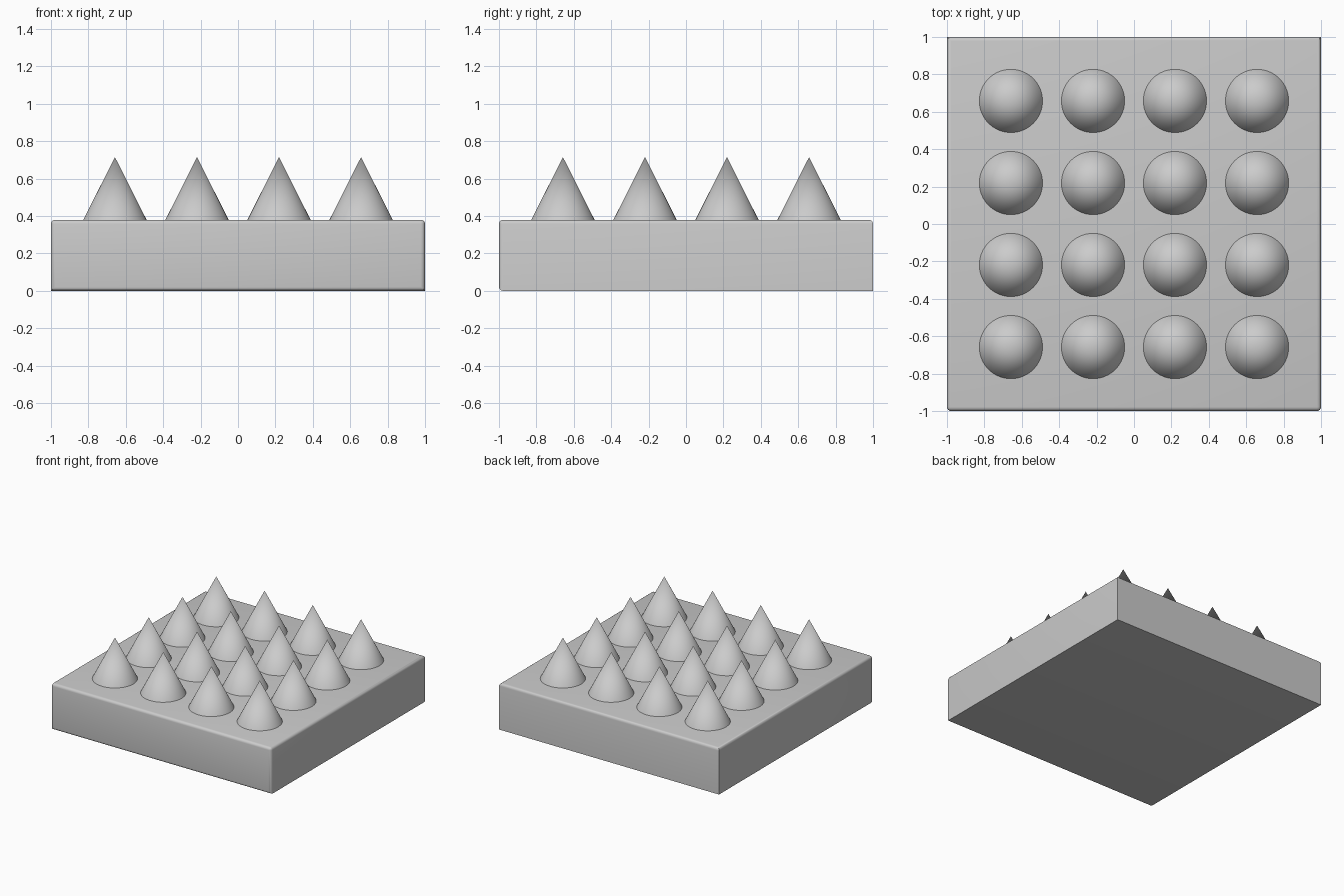
import bpy, bmesh

if "Cube" in bpy.data.objects:
    bpy.data.objects.remove(bpy.data.objects["Cube"])

SIZE, TOP = 2.0, 0.38
BEVEL = 0.022
CONE_R, CONE_H = 0.169, 0.335
POSITIONS = (-0.658, -0.219, 0.219, 0.658)


def smooth(obj):
    bpy.ops.object.select_all(action='DESELECT')
    obj.select_set(True)
    bpy.context.view_layer.objects.active = obj
    bpy.ops.object.shade_smooth_by_angle()


# Slab: only the edges around the top and front faces are rounded
bm = bmesh.new()
bmesh.ops.create_cube(bm, size=1)
for v in bm.verts:
    v.co = (v.co.x * SIZE, v.co.y * SIZE, (v.co.z + 0.5) * TOP)
bm.normal_update()
rounded = {e for f in bm.faces if f.normal.z > 0.9 or f.normal.y < -0.9 for e in f.edges}
bmesh.ops.bevel(bm, geom=list(rounded), offset=BEVEL, offset_type='OFFSET',
                segments=4, profile=0.5, affect='EDGES')
mesh = bpy.data.meshes.new("base_slab")
bm.to_mesh(mesh)
bm.free()
slab = bpy.data.objects.new("base_slab", mesh)
bpy.context.collection.objects.link(slab)
smooth(slab)

# Grid of cone spikes standing on the slab, sharing one mesh
bpy.ops.mesh.primitive_cone_add(vertices=64, radius1=CONE_R, radius2=0, depth=CONE_H)
first = bpy.context.object
first.name = "spike"
smooth(first)
spots = [(x, y, TOP + CONE_H / 2) for x in POSITIONS for y in POSITIONS]
first.location = spots[0]
for spot in spots[1:]:
    spike = first.copy()
    spike.location = spot
    bpy.context.collection.objects.link(spike)
